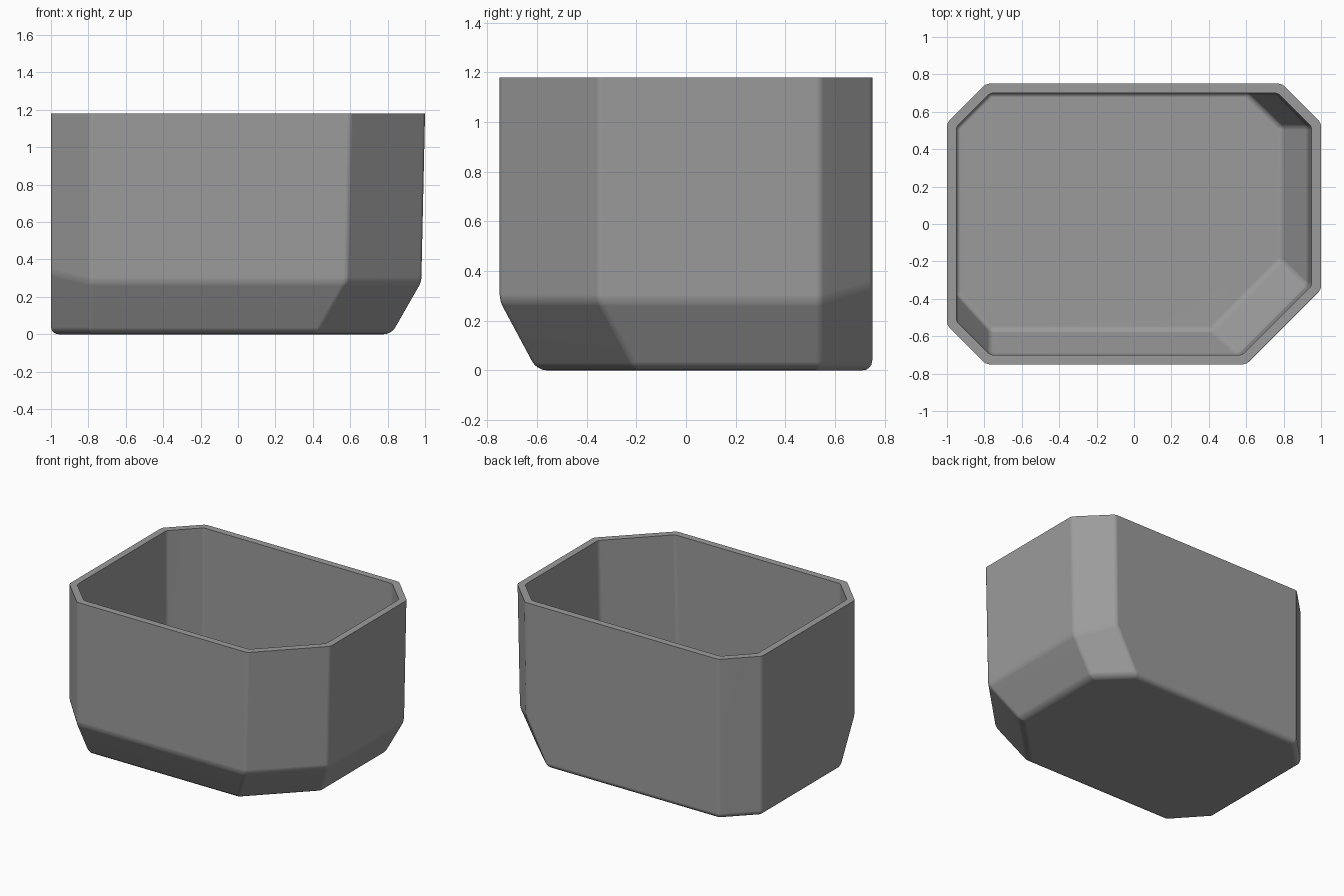
import bpy, bmesh, math
from mathutils import Vector, Matrix

if "Cube" in bpy.data.objects:
    bpy.data.objects.remove(bpy.data.objects["Cube"])

HEIGHT, WALL, ROUND = 1.18, 0.05, 0.04

# Outline corners, counter-clockwise from the front left
rim = [(-.79, -.75), (.60, -.75), (1, -.35), (1, .54),
       (.79, .75), (-.79, .75), (-1, .54), (-1, -.54)]
# Where the walls break into the sloped lower faces (none at the back left)
knee = [(-.79, -.75, .28), (.58, -.75, .28), (.98, -.35, .28), (.98, .54, .28),
        (.78, .75, .34), None, None, (-1, -.54, .33)]
base = [(-.79, -.60), (.42, -.60), (.82, -.20), (.82, .54),
        (.60, .75), (-.79, .75), (-1, .54), (-1, -.37)]

bm = bmesh.new()
weight = bm.edges.layers.float.new("bevel_weight_edge")
top = [bm.verts.new((x, y, HEIGHT)) for x, y in rim]
mid = [bm.verts.new(p) if p else None for p in knee]
low = [bm.verts.new((x, y, 0)) for x, y in base]

# Outer shell: walls, sloped faces and underside
for i in range(8):
    j = (i + 1) % 8
    if mid[i] and mid[j]:
        bm.faces.new((mid[i], mid[j], top[j], top[i]))
        bm.faces.new((low[i], low[j], mid[j], mid[i]))
    else:
        loop = (low[i], low[j], mid[j], top[j], top[i], mid[i])
        bm.faces.new([v for v in loop if v])
bm.faces.new(low[::-1])
bm.normal_update()


def inner_point(v):
    """Move a corner inwards so every neighbouring face keeps the wall thickness."""
    planes = [(f.normal, -WALL) for f in v.link_faces]
    if v in top:
        planes.append((Vector((0, 0, 1)), 0))
    a, b = Matrix(((0, 0, 0), (0, 0, 0), (0, 0, 0))), Vector((0, 0, 0))
    for n, d in planes:
        a += Matrix([n * c for c in n])
        b += n * d
    return v.co + a.inverted() @ b


# Inner shell and flat rim
outer_faces = list(bm.faces)
points = {v: inner_point(v) for v in bm.verts}
inner = {v: bm.verts.new(p) for v, p in points.items()}
for f in outer_faces:
    bm.faces.new([inner[v] for v in reversed(f.verts)])
for i in range(8):
    j = (i + 1) % 8
    bm.faces.new((top[i], top[j], inner[top[j]], inner[top[i]]))
bm.normal_update()

# Rounding: full on the underside, softer elsewhere, none on the rim
tops = set(top) | {inner[v] for v in top}
for e in bm.edges:
    a, b = e.verts
    if a in tops and b in tops:
        continue
    if a in low and b in low:
        e[weight] = 1.0
    elif abs(a.co.z - b.co.z) < 0.1:
        e[weight] = 0.6
    else:
        e[weight] = 0.4

mesh = bpy.data.meshes.new("planter_box")
bm.to_mesh(mesh)
bm.free()
box = bpy.data.objects.new("planter_box", mesh)
bpy.context.collection.objects.link(box)

grey = bpy.data.materials.new("mid_grey")
grey.diffuse_color = (0.33, 0.33, 0.33, 1)
grey.use_nodes = True
grey.node_tree.nodes["Principled BSDF"].inputs["Base Color"].default_value = grey.diffuse_color
mesh.materials.append(grey)

bpy.context.view_layer.objects.active = box
box.select_set(True)
bevel = box.modifiers.new("soft_edges", 'BEVEL')
bevel.limit_method = 'WEIGHT'
bevel.width = ROUND
bevel.segments = 4
bpy.ops.object.modifier_apply(modifier=bevel.name)
bpy.ops.object.shade_smooth_by_angle(angle=math.radians(35))
normals = box.modifiers.new("flat_panels", 'WEIGHTED_NORMAL')
normals.keep_sharp = True
